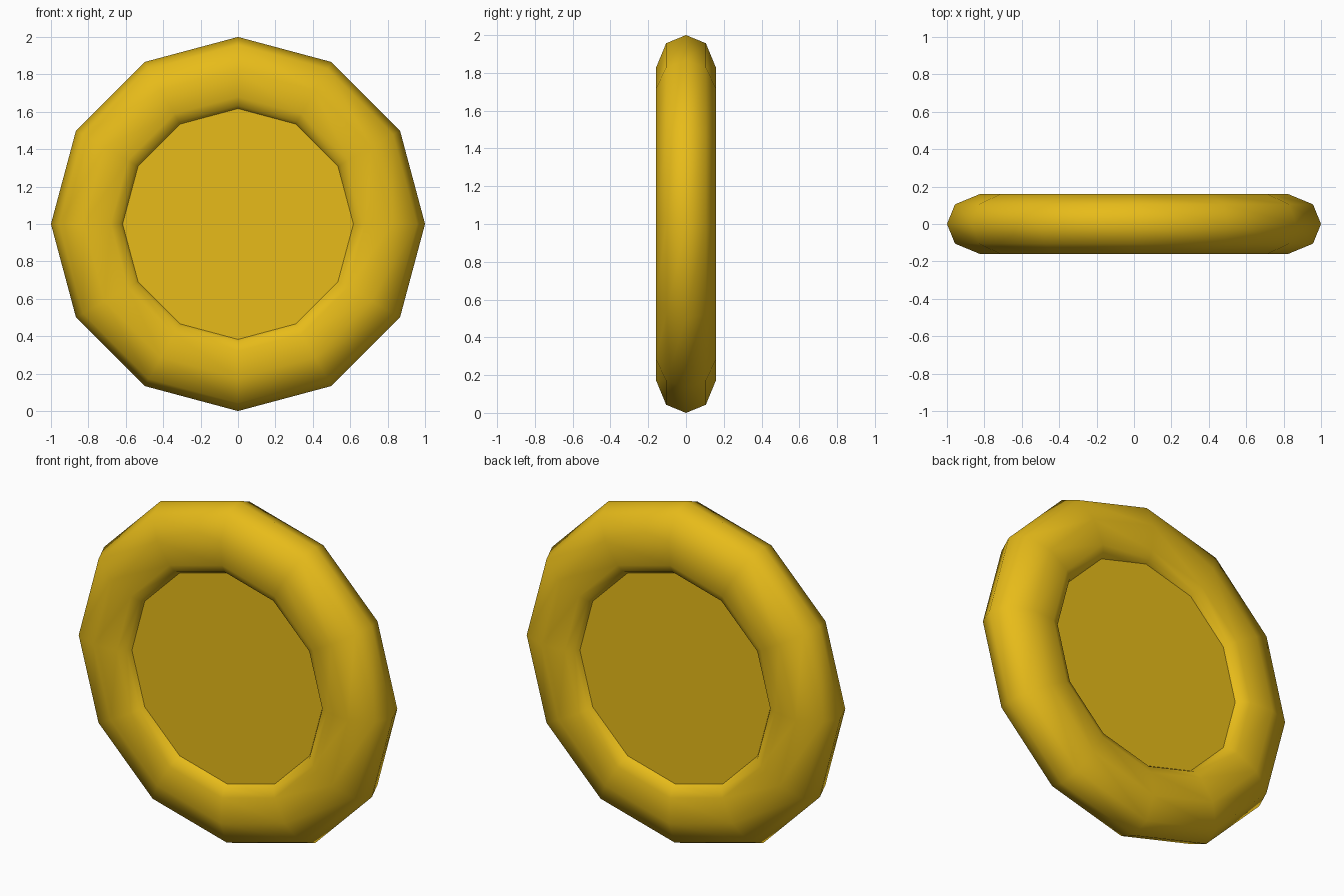
import bpy, bmesh
from math import sin, cos, tau

if "Cube" in bpy.data.objects:
    bpy.data.objects.remove(bpy.data.objects["Cube"])

SIDES = 12
# Half cross-section of the rim (radius, depth), outer edge to recess edge
HALF = [(0.957, 0.105), (0.824, 0.16), (0.68, 0.148), (0.633, 0.125), (0.617, 0.099)]
PROFILE = [(r, -d) for r, d in reversed(HALF)] + [(1.0, 0.0)] + HALF

gold = bpy.data.materials.new("gold")
gold.diffuse_color = (0.8, 0.5, 0.01, 1)
gold.use_nodes = True
gold.node_tree.nodes["Principled BSDF"].inputs["Base Color"].default_value = gold.diffuse_color

# Twelve-sided coin: rounded rim swept around y, flat recessed face on both sides
bm = bmesh.new()
rings = [[bm.verts.new((r * cos(tau * i / SIDES), d, 1 + r * sin(tau * i / SIDES)))
          for i in range(SIDES)] for r, d in PROFILE]
for a, b in zip(rings, rings[1:]):
    for i in range(SIDES):
        j = (i + 1) % SIDES
        bm.faces.new((a[i], a[j], b[j], b[i])).smooth = True
for ring in (rings[0], rings[-1]):
    face = bm.faces.new(ring)
    for e in face.edges:
        e.smooth = False
bmesh.ops.recalc_face_normals(bm, faces=bm.faces)

mesh = bpy.data.meshes.new("coin")
bm.to_mesh(mesh)
bm.free()
mesh.materials.append(gold)
coin = bpy.data.objects.new("coin", mesh)
bpy.context.collection.objects.link(coin)
